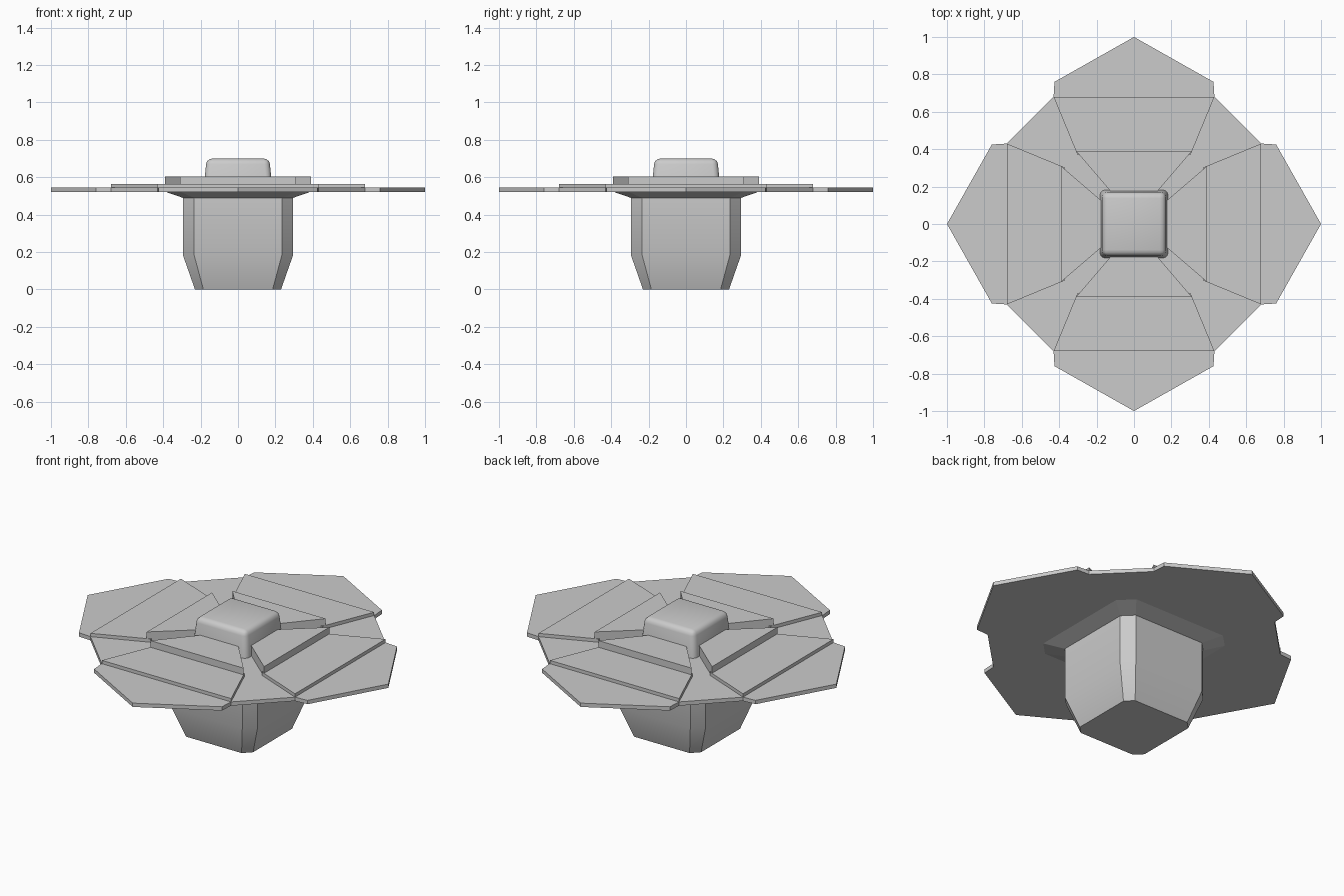
import bpy, bmesh
from math import radians, cos, sin, pi

if "Cube" in bpy.data.objects:
    bpy.data.objects.remove(bpy.data.objects["Cube"])


def finish(name, bm, smooth=False):
    bmesh.ops.recalc_face_normals(bm, faces=bm.faces)
    mesh = bpy.data.meshes.new(name)
    bm.to_mesh(mesh)
    bm.free()
    ob = bpy.data.objects.new(name, mesh)
    bpy.context.collection.objects.link(ob)
    if smooth:
        bpy.ops.object.select_all(action='DESELECT')
        ob.select_set(True)
        bpy.context.view_layer.objects.active = ob
        bpy.ops.object.shade_smooth_by_angle(angle=radians(30))
    return ob


def loft(name, rings, smooth=False):
    """Skin a stack of equal-length rings and cap both ends."""
    bm = bmesh.new()
    loops = [[bm.verts.new(p) for p in ring] for ring in rings]
    for a, b in zip(loops, loops[1:]):
        for i in range(len(a)):
            j = (i + 1) % len(a)
            bm.faces.new((a[i], a[j], b[j], b[i]))
    bm.faces.new(loops[0])
    bm.faces.new(loops[-1])
    return finish(name, bm, smooth)


def slab(name, outline, z0, z1):
    return loft(name, [[(x, y, z) for x, y in outline] for z in (z0, z1)])


def turn(points, quarter):
    a = quarter * pi / 2
    return [(x * cos(a) - y * sin(a), x * sin(a) + y * cos(a)) for x, y in points]


def octagon(half, flat, z):
    side = [(half, -flat), (half, flat)]
    return [(x, y, z) for q in range(4) for x, y in turn(side, q)]


# Tapered pot with cut corners, and the flare under the petals
loft("pot", [octagon(0.23, 0.185, 0), octagon(0.295, 0.235, 0.185),
             octagon(0.295, 0.235, 0.49)], True)
loft("flare", [octagon(0.295, 0.235, 0.49), octagon(0.39, 0.31, 0.523)])

# Thin base plate with four pointed petals
petal = [(0.68, -0.43), (0.76, -0.425), (1, 0), (0.76, 0.425), (0.68, 0.43)]
slab("petal_plate", [p for q in range(4) for p in turn(petal, q)], 0.522, 0.545)

# Two raised steps on each petal
for q in range(4):
    lower = [(0.37, -0.302), (0.68, -0.43), (0.68, 0.43), (0.37, 0.302)]
    upper = [(0.10, -0.061), (0.39, -0.31), (0.39, 0.31), (0.10, 0.061)]
    slab(f"lower_step_{q + 1}", turn(lower, q), 0.54, 0.565)
    slab(f"upper_step_{q + 1}", turn(upper, q), 0.54, 0.605)

# Rounded centre block, slightly narrower at the top
bm = bmesh.new()
bmesh.ops.create_cube(bm, size=1)
for v in bm.verts:
    top = v.co.z > 0
    half = 0.168 if top else 0.183
    v.co = (v.co.x * 2 * half, v.co.y * 2 * half, 0.70 if top else 0.54)
edges = [e for e in bm.edges if any(v.co.z > 0.6 for v in e.verts)]
bmesh.ops.bevel(bm, geom=edges, offset=0.03, segments=3, profile=0.5,
                affect='EDGES', clamp_overlap=True)
finish("centre_block", bm, True)
